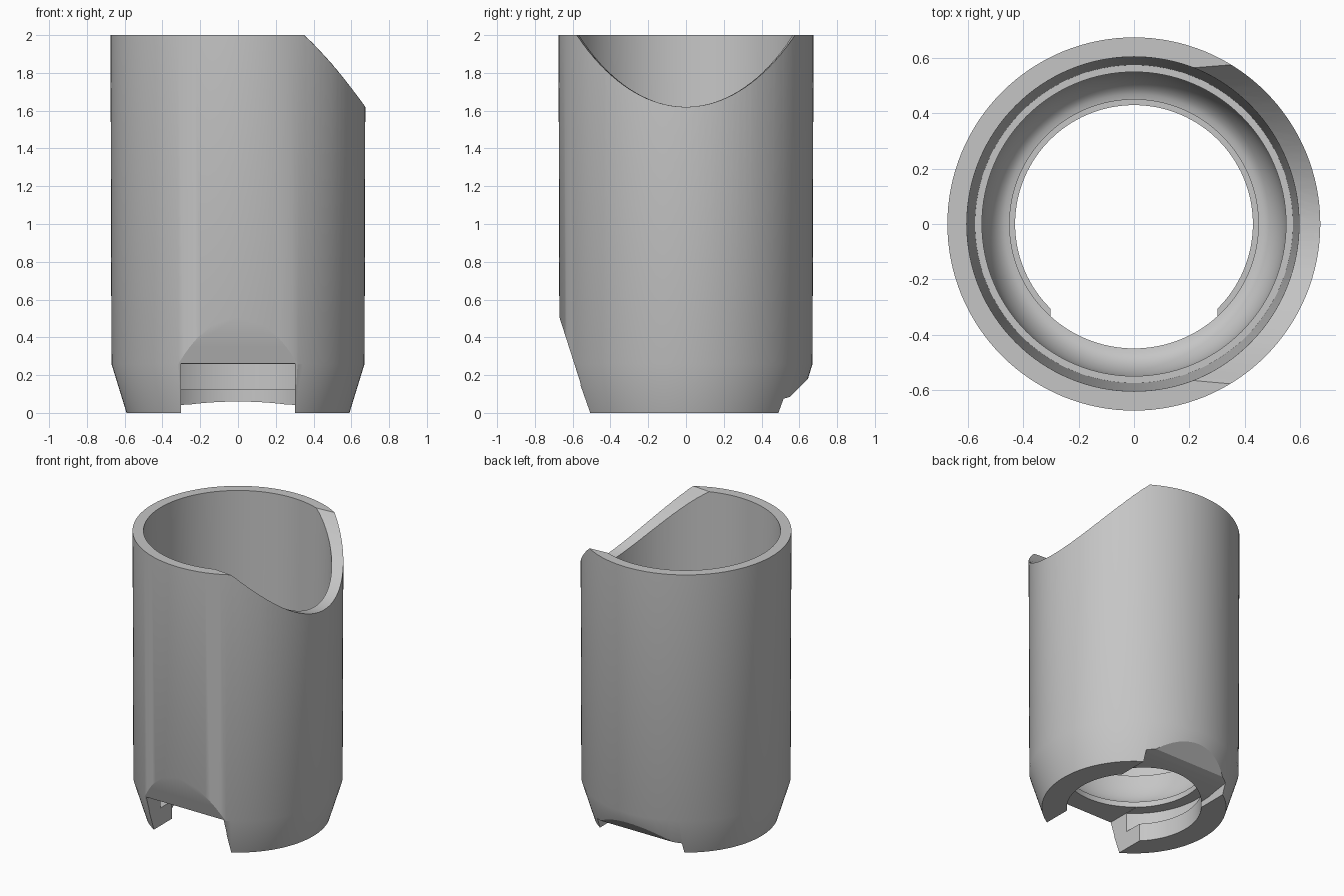
import bpy
import bmesh
import math

cube = bpy.data.objects.get("Cube")
if cube:
    bpy.data.objects.remove(cube, do_unlink=True)

grey = bpy.data.materials.new("plain_grey")
grey.use_nodes = True
colour = (0.56, 0.56, 0.56, 1)
grey.diffuse_color = colour
grey.node_tree.nodes["Principled BSDF"].inputs["Base Color"].default_value = colour


def make_object(name, bm):
    bmesh.ops.recalc_face_normals(bm, faces=bm.faces[:])
    mesh = bpy.data.meshes.new(name)
    bm.to_mesh(mesh)
    bm.free()
    mesh.materials.append(grey)
    obj = bpy.data.objects.new(name, mesh)
    bpy.context.collection.objects.link(obj)
    return obj


def lathe(name, profile, steps=128):
    """Turn a closed (radius, height) profile around z."""
    bm = bmesh.new()
    rings = []
    for i in range(steps):
        a = math.tau * i / steps
        rings.append([bm.verts.new((r * math.cos(a), r * math.sin(a), z)) for r, z in profile])
    n = len(profile)
    for i in range(steps):
        here, following = rings[i], rings[(i + 1) % steps]
        for j in range(n):
            k = (j + 1) % n
            bm.faces.new((here[j], following[j], following[k], here[k]))
    return make_object(name, bm)


def loft(name, x0, start, x1, end):
    """Closed solid between two (y, z) profiles set at x0 and x1."""
    bm = bmesh.new()
    a = [bm.verts.new((x0, y, z)) for y, z in start]
    b = [bm.verts.new((x1, y, z)) for y, z in end]
    bm.faces.new(a)
    bm.faces.new(b[::-1])
    for i in range(len(a)):
        k = (i + 1) % len(a)
        bm.faces.new((a[k], a[i], b[i], b[k]))
    return make_object(name, bm)


def prism(name, profile, half_width):
    return loft(name, -half_width, profile, half_width, profile)


def parabola(steepness, steps=48):
    """Scoop outline, lowest at y = 0."""
    ys = [-0.75 + 1.5 * i / steps for i in range(steps + 1)]
    return [(y, 1.62 + steepness * y * y) for y in ys]


# Sleeve wall: tapered foot, straight outside, inner ledge, bowl and groove
bowl = [(0.45 + 0.10 * math.cos(t * math.pi / 16), 0.50 - 0.20 * math.sin(t * math.pi / 16))
        for t in range(9)]
wall = [(0.43, 0), (0.59, 0), (0.67, 0.26), (0.675, 2), (0.605, 2), (0.575, 0.55), (0.55, 0.55)]
wall += bowl
wall += [(0.45, 0.26), (0.53, 0.26), (0.53, 0.125), (0.43, 0.125)]
sleeve = lathe("sleeve", wall)

# Round scoop in the left side of the rim, flaring outwards
scoop = loft("rim_scoop_cutter", 0.1, parabola(1.23), 0.8, parabola(0.98))

# Front slot and the sloping flat above it
slot = prism("front_slot_cutter", [(-1, -0.1), (0, -0.1), (0, 0.262), (-1, 0.262)], 0.302)
flat = prism("front_flat_cutter", [(-1, 0.15), (-0.556, 0.15), (-0.70, 0.60), (-1, 0.60)], 0.32)

# Curved relief under the back of the foot
relief = prism("back_relief_cutter",
               [(0.2, -0.1), (0.2, 0.035), (0.35, 0.045), (0.43, 0.06), (0.50, 0.07),
                (0.55, 0.085), (0.60, 0.135), (0.65, 0.185), (0.72, 0.27), (0.9, 0.27), (0.9, -0.1)], 0.33)

# Cut the sleeve, then remove the cutters
cutters = [scoop, slot, flat, relief]
for cutter in cutters:
    cutter.hide_render = True
    mod = sleeve.modifiers.new(cutter.name, 'BOOLEAN')
    mod.operation = 'DIFFERENCE'
    mod.solver = 'EXACT'
    mod.object = cutter

bpy.ops.object.select_all(action='DESELECT')
bpy.context.view_layer.objects.active = sleeve
sleeve.select_set(True)
for mod in list(sleeve.modifiers):
    bpy.ops.object.modifier_apply(modifier=mod.name)
for cutter in cutters:
    bpy.data.objects.remove(cutter, do_unlink=True)
bpy.ops.object.shade_smooth_by_angle(angle=math.radians(25))
